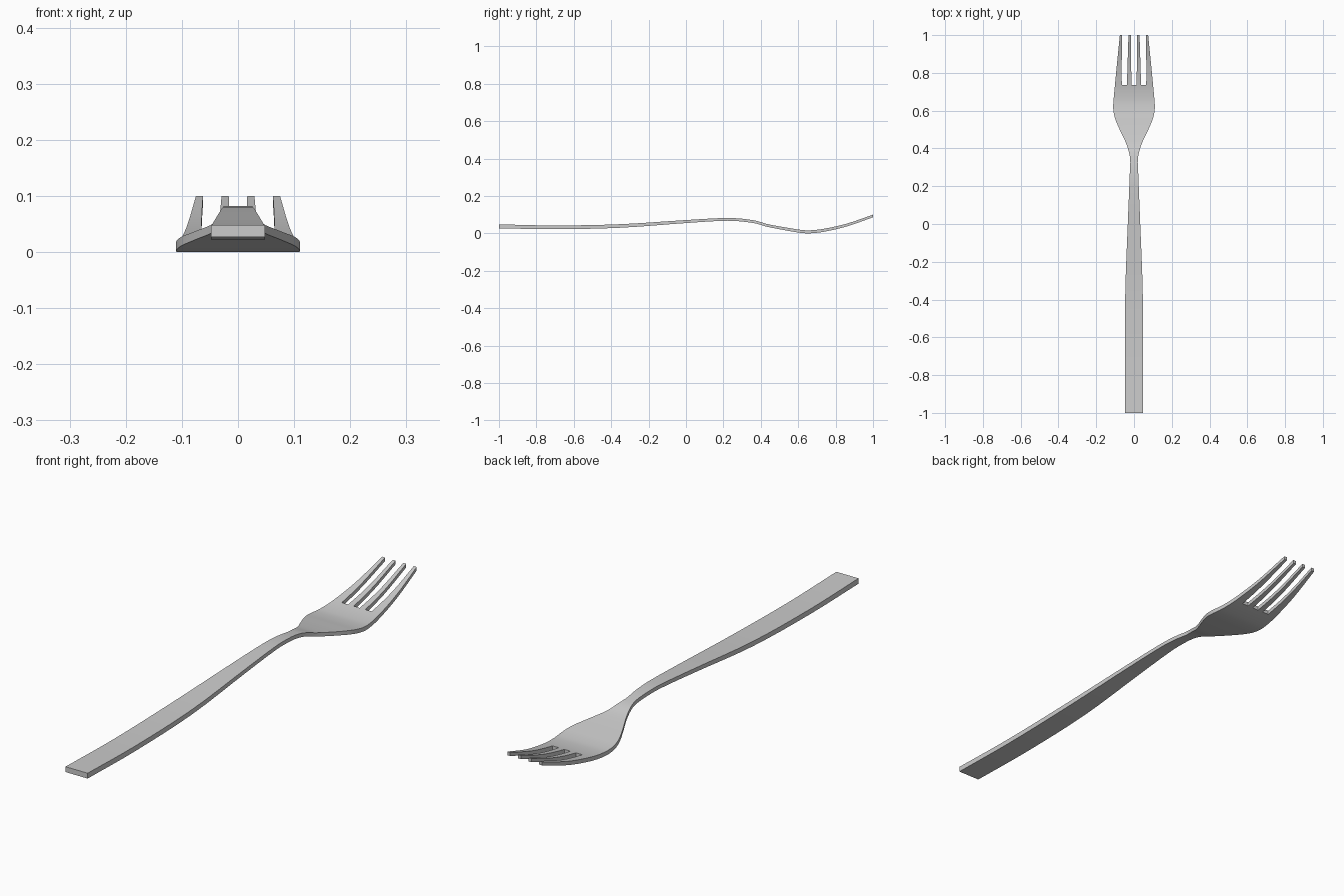
import bpy, bmesh

if "Cube" in bpy.data.objects:
    bpy.data.objects.remove(bpy.data.objects["Cube"])

# Stations along the fork: y, half width, top height, thickness
STATIONS = [
    (-1.0, 0.048, 0.048, 0.021), (-0.7, 0.048, 0.042, 0.020),
    (-0.35, 0.046, 0.049, 0.019), (0.0, 0.033, 0.071, 0.016),
    (0.2, 0.025, 0.082, 0.015), (0.28, 0.022, 0.080, 0.015),
    (0.34, 0.020, 0.073, 0.015), (0.38, 0.027, 0.066, 0.015),
    (0.43, 0.043, 0.051, 0.015), (0.5, 0.076, 0.037, 0.015),
    (0.56, 0.101, 0.027, 0.016), (0.61, 0.110, 0.019, 0.016),
    (0.66, 0.108, 0.016, 0.016), (0.735, 0.101, 0.024, 0.016),
    (0.86, 0.089, 0.052, 0.015), (1.0, 0.075, 0.100, 0.014),
]
SLOT_Y = 0.735
# Tine edges as fractions of the half width, at the slot root and the tip
ROOT = (0.13, 0.37, 0.64, 1.0)
TIP = (0.22, 0.39, 0.83, 1.0)
STEPS = 4


def smooth_stations(points):
    """Cubic interpolation through the stations, spaced unevenly in y."""
    def slope(i, k):
        a, b = points[max(i - 1, 0)], points[min(i + 1, len(points) - 1)]
        return (b[k] - a[k]) / (b[0] - a[0])
    rows = []
    for i in range(len(points) - 1):
        p, q = points[i], points[i + 1]
        h = q[0] - p[0]
        for s in range(STEPS):
            t = s / STEPS
            row = [p[0] + h * t]
            for k in (1, 2, 3):
                row.append((2*t**3 - 3*t**2 + 1) * p[k] + (3*t**2 - 2*t**3) * q[k]
                           + h * ((t**3 - 2*t**2 + t) * slope(i, k)
                                  + (t**3 - t**2) * slope(i + 1, k)))
            rows.append(row)
    rows.append(list(points[-1]))
    return rows


def columns(y, w):
    t = max(0.0, (y - SLOT_Y) / (1.0 - SLOT_Y))
    half = [w * (a + (b - a) * t) for a, b in zip(ROOT, TIP)]
    return [-x for x in reversed(half)] + half


# Top and bottom grids, with the slots left open between the tines
bm = bmesh.new()
rows = smooth_stations(STATIONS)
top, bottom = [], []
for y, w, z, th in rows:
    xs = columns(y, w)
    top.append([bm.verts.new((x, y, z)) for x in xs])
    bottom.append([bm.verts.new((x, y, z - th)) for x in xs])
for r in range(len(rows) - 1):
    for c in range(7):
        if c % 2 and rows[r][0] > SLOT_Y - 1e-4:
            continue
        for g in (top, bottom):
            f = (g[r][c], g[r][c + 1], g[r + 1][c + 1], g[r + 1][c])
            bm.faces.new(f if g is top else f[::-1])

# Side walls joining the two grids
partner = {a: b for ta, ba in zip(top, bottom) for a, b in zip(ta, ba)}
for e in [e for e in bm.edges if e.is_boundary and e.verts[0] in partner]:
    a, b = e.verts
    bm.faces.new((a, b, partner[b], partner[a]))
bmesh.ops.recalc_face_normals(bm, faces=bm.faces)

# Rest the lowest point on the ground
low = min(v.co.z for v in bm.verts)
bmesh.ops.translate(bm, verts=bm.verts, vec=(0, 0, -low))

mesh = bpy.data.meshes.new("fork")
bm.to_mesh(mesh)
bm.free()
fork = bpy.data.objects.new("fork", mesh)
bpy.context.collection.objects.link(fork)
bpy.context.view_layer.objects.active = fork
fork.select_set(True)
bpy.ops.object.shade_smooth_by_angle(angle=0.6)
